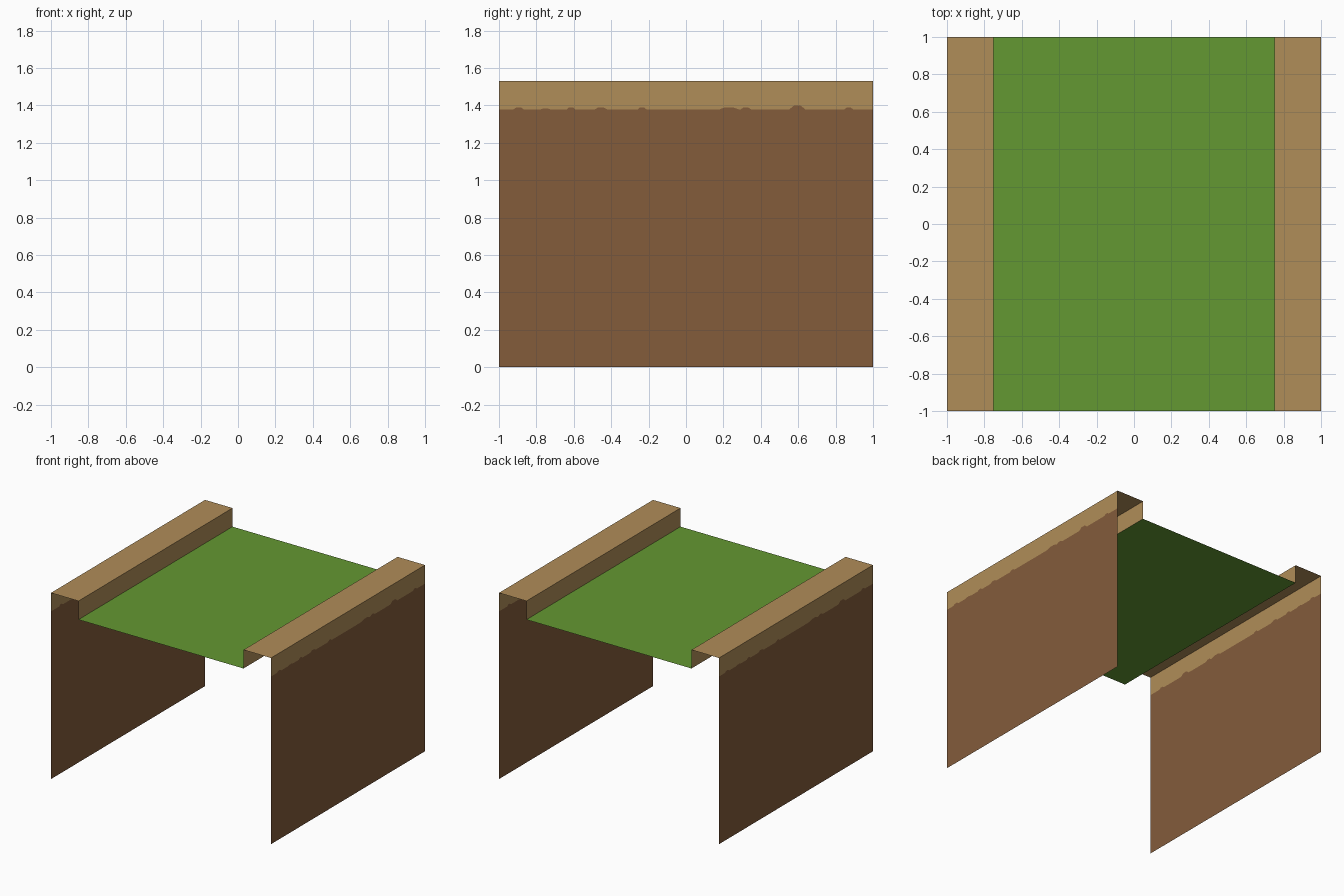
import bpy

if "Cube" in bpy.data.objects:
    bpy.data.objects.remove(bpy.data.objects["Cube"])

H, DECK = 1.53, 1.377      # rim height, grass height
XO, XI, Y = 1.0, 0.75, 1.0  # outer wall, inner rim edge, half depth


def material(name, rgb):
    m = bpy.data.materials.new(name)
    m.diffuse_color = (*rgb, 1)
    m.use_nodes = True
    m.node_tree.nodes["Principled BSDF"].inputs["Base Color"].default_value = m.diffuse_color
    return m


tan = material("tan_path", (0.434, 0.266, 0.098))
brown = material("brown_earth", (0.227, 0.107, 0.044))
green = material("grass_green", (0.127, 0.314, 0.032))


def sheet(name, faces, mat):
    verts, polys = [], []
    for f in faces:
        polys.append(list(range(len(verts), len(verts) + len(f))))
        verts += f
    me = bpy.data.meshes.new(name)
    me.from_pydata(verts, [], polys)
    me.materials.append(mat)
    ob = bpy.data.objects.new(name, me)
    bpy.context.collection.objects.link(ob)


# Ragged line between earth and path: (centre y, half width, height) of each bump
bumps = [(-0.895, 0.03, 0.012), (-0.75, 0.03, 0.006), (-0.615, 0.025, 0.012),
         (-0.455, 0.035, 0.012), (-0.235, 0.025, 0.012), (0.23, 0.055, 0.012),
         (0.32, 0.03, 0.012), (0.595, 0.045, 0.021), (0.87, 0.025, 0.012)]
edge = [(-Y, DECK)]
for c, w, h in bumps:
    edge += [(c - w, DECK), (c - w * 0.4, DECK + h),
             (c + w * 0.4, DECK + h), (c + w, DECK)]
edge.append((Y, DECK))

# Each side is the other turned half a circle about z
for side, s in (("right", 1), ("left", -1)):
    def p(x, y, z):
        return (s * x, s * y, z)

    line = [p(XO, y, z) for y, z in edge]
    sheet(side + "_earth_wall",
          [[p(XO, -Y, 0), p(XO, Y, 0)] + line[::-1]], brown)
    sheet(side + "_path_rim", [
        line + [p(XO, Y, H), p(XO, -Y, H)],
        [p(XI, -Y, H), p(XO, -Y, H), p(XO, Y, H), p(XI, Y, H)],
        [p(XI, -Y, DECK), p(XI, -Y, H), p(XI, Y, H), p(XI, Y, DECK)]], tan)

# Grass deck between the rims
sheet("grass_deck", [[(-XI, -Y, DECK), (XI, -Y, DECK),
                      (XI, Y, DECK), (-XI, Y, DECK)]], green)
